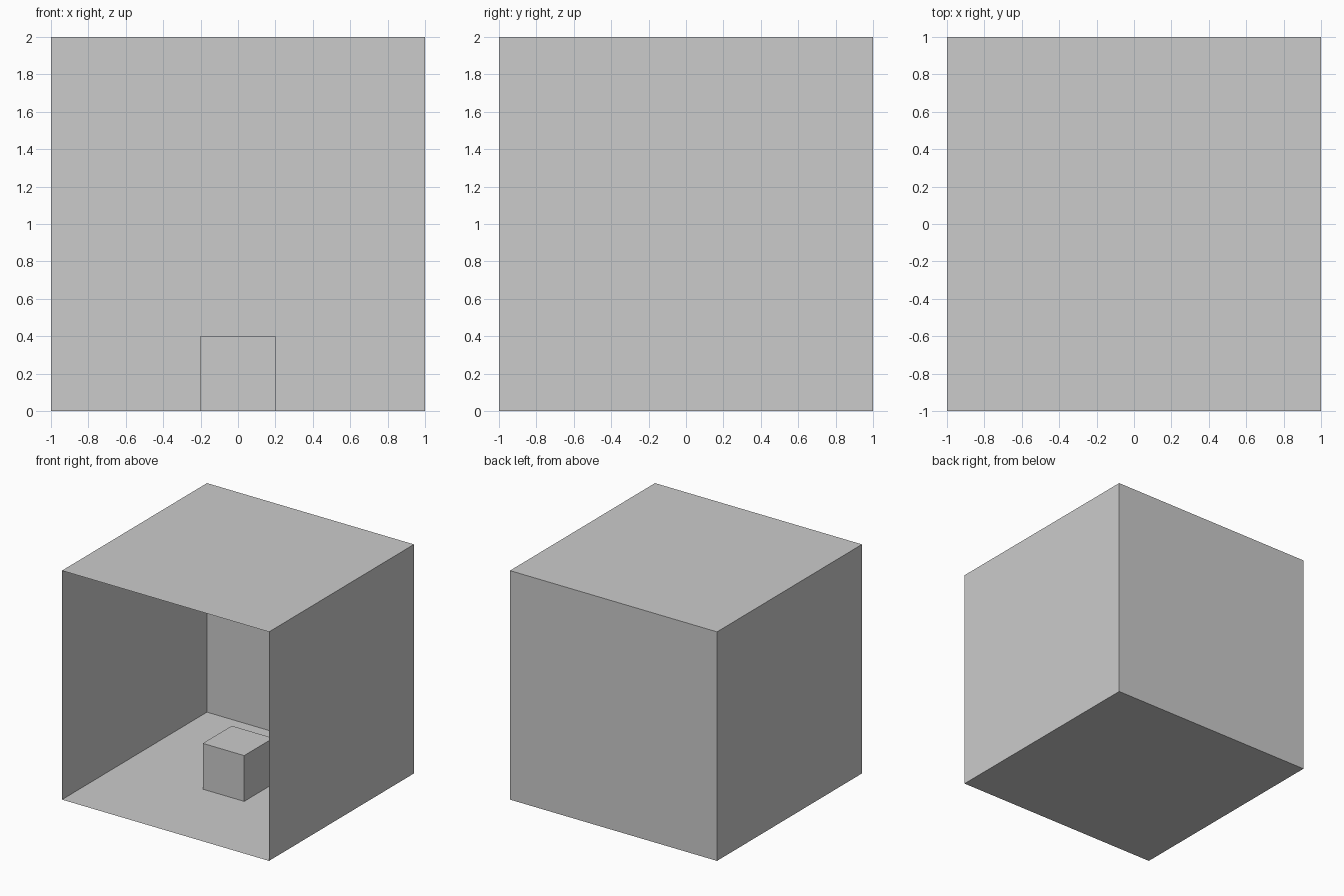
import bpy
import bmesh

if "Cube" in bpy.data.objects:
    bpy.data.objects.remove(bpy.data.objects["Cube"])


def add_box(name, size, open_front=False):
    """Box standing on z = 0, optionally without its -y face."""
    bm = bmesh.new()
    bmesh.ops.create_cube(bm, size=size)
    bmesh.ops.translate(bm, verts=bm.verts, vec=(0, 0, size / 2))
    if open_front:
        front = [f for f in bm.faces if f.normal.y < -0.9]
        bmesh.ops.delete(bm, geom=front, context='FACES_ONLY')
    mesh = bpy.data.meshes.new(name)
    bm.to_mesh(mesh)
    bm.free()
    obj = bpy.data.objects.new(name, mesh)
    bpy.context.collection.objects.link(obj)
    return obj


# Thin-walled room, open towards the front
add_box("room_shell", 2.0, open_front=True)

# Small block in the middle of the floor
add_box("floor_block", 0.4)
